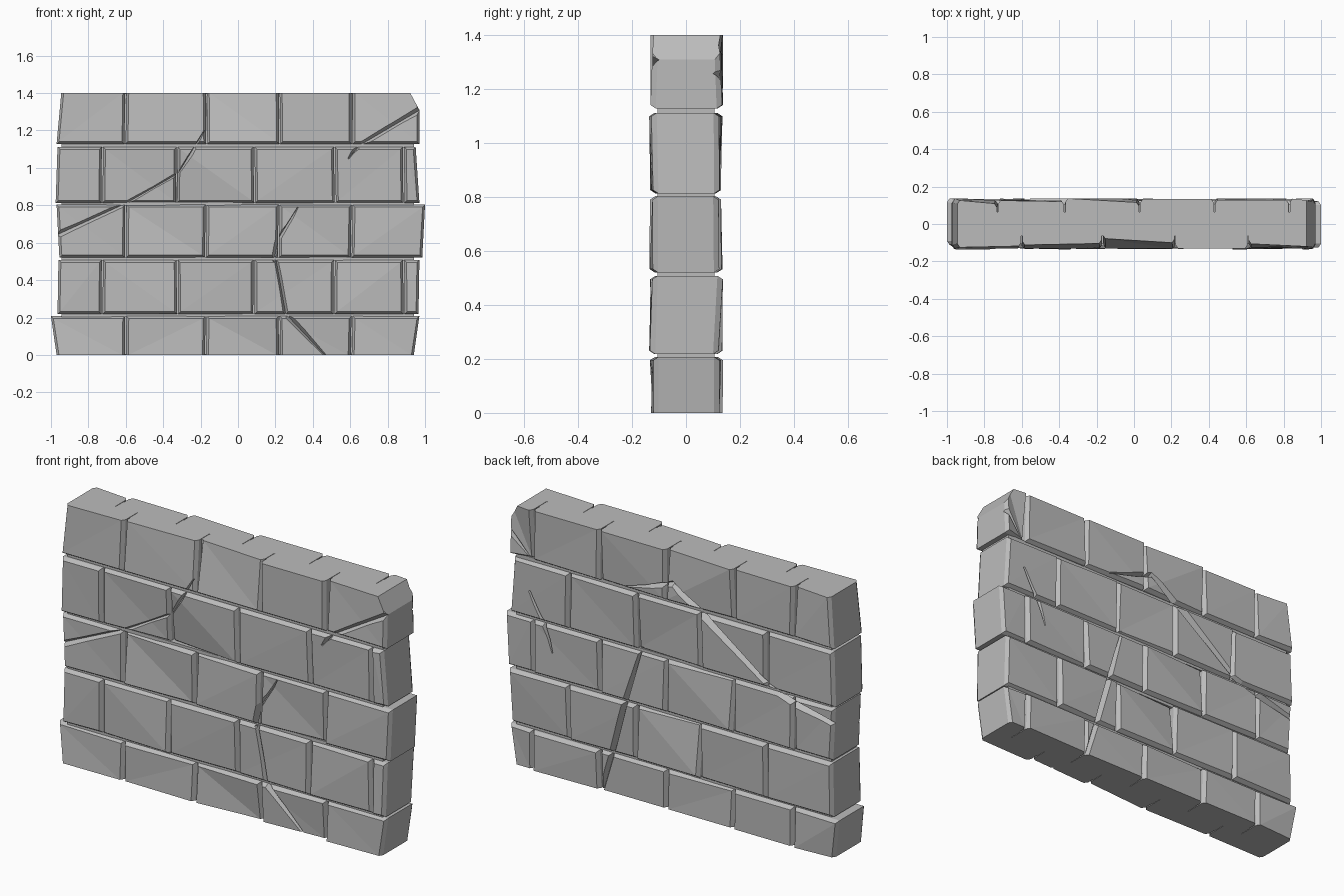
import bpy, bmesh, random
from mathutils import Vector

random.seed(7)
if "Cube" in bpy.data.objects:
    bpy.data.objects.remove(bpy.data.objects["Cube"])

stone = bpy.data.materials.new("grey stone")
stone.use_nodes = True
GREY = (0.5, 0.5, 0.5, 1)
stone.diffuse_color = GREY
stone.node_tree.nodes["Principled BSDF"].inputs["Base Color"].default_value = GREY

HEIGHT = 1.4
FACE = 0.132      # usual distance of a brick face from the wall's middle
CHAMFER = 0.013
GAP = 0.003

# Courses: z bottom, z top, left end x (bottom, top), right end x (bottom, top)
COURSES = [
    (0.0, 0.208, (-0.97, -1.0), (0.94, 0.97)),
    (0.218, 0.508, (-0.965, -0.96), (0.965, 0.97)),
    (0.52, 0.803, (-0.955, -0.97), (0.985, 1.0)),
    (0.813, 1.112, (-0.975, -0.965), (0.97, 0.95)),
    (1.128, HEIGHT, (-0.97, -0.945), (0.97, 0.97)),
]
# Vertical joints for odd and even courses on each side (-1 front, 1 back)
JOINTS = {
    -1: ([-0.6, -0.17, 0.22, 0.61], [-0.725, -0.325, 0.085, 0.515, 0.885]),
    1: ([-0.73, -0.37, 0.03, 0.43, 0.83], [-0.57, -0.17, 0.21, 0.615]),
}
# Worn bricks: (side, course, brick) -> face depth at BL, BR, TR, TL
WORN = {
    (-1, 4, 0): (0.132, 0.13, 0.118, 0.125),
    (-1, 4, 1): (0.132, 0.13, 0.104, 0.112),
    (-1, 4, 2): (0.13, 0.132, 0.1, 0.078),
    (-1, 4, 3): (0.132, 0.132, 0.132, 0.132),
    (-1, 4, 4): (0.125, 0.132, 0.122, 0.106),
    (-1, 3, 2): (0.092, 0.13, 0.134, 0.13),
    (-1, 2, 1): (0.134, 0.12, 0.132, 0.11),
}


def make_object(name, bm):
    bmesh.ops.recalc_face_normals(bm, faces=bm.faces)
    mesh = bpy.data.meshes.new(name)
    bm.to_mesh(mesh)
    bm.free()
    mesh.materials.append(stone)
    obj = bpy.data.objects.new(name, mesh)
    bpy.context.collection.objects.link(obj)
    return obj


def loft(bm, rings, cap_last=True):
    """Skin closed rings of points; both ends are capped."""
    loops = [[bm.verts.new(p) for p in ring] for ring in rings]
    n = len(loops[0])
    for a, b in zip(loops, loops[1:]):
        for i in range(n):
            j = (i + 1) % n
            bm.faces.new((a[i], a[j], b[j], b[i]))
    bm.faces.new(loops[0])
    if cap_last:
        bm.faces.new(loops[-1])
    return loops[-1]


def add_box(bm, x0, x1, y, z0, z1):
    ring = [(x0, z0), (x1, z0), (x1, z1), (x0, z1)]
    loft(bm, [[(x, s * y, z) for x, z in ring] for s in (-1, 1)])


def face_depths():
    depths = [FACE + random.uniform(-0.012, 0.005) for _ in range(4)]
    if random.random() < 0.35:
        depths[random.randrange(4)] -= 0.018
    return depths


def add_brick(bm, side, corners, depths):
    """Half-depth block with a chamfered rim and a creased outer face."""
    low = 0 if corners[0][1] == 0 else CHAMFER
    high = 0 if corners[2][1] == HEIGHT else CHAMFER
    shift = [(CHAMFER, low), (-CHAMFER, low), (-CHAMFER, -high), (CHAMFER, -high)]
    inner = [(x, 0, z) for x, z in corners]
    rim = [(x, side * (d - 0.02), z) for (x, z), d in zip(corners, depths)]
    face = [(x + dx, side * d, z + dz)
            for (x, z), (dx, dz), d in zip(corners, shift, depths)]
    a, b, c, d = loft(bm, [inner, rim, face], cap_last=False)
    if random.random() < 0.6:
        bm.faces.new((a, b, d))
        bm.faces.new((b, c, d))
    else:
        bm.faces.new((a, b, c))
        bm.faces.new((a, c, d))


def crack_cutter(side, path, widths):
    """V-shaped groove following a path of (x, z) points on one side."""
    pts = [Vector(p) for p in path]
    rings = []
    for i, p in enumerate(pts):
        along = (pts[min(i + 1, len(pts) - 1)] - pts[max(i - 1, 0)]).normalized()
        across = Vector((-along.y, along.x)) * widths[i]
        a, b = p + across, p - across
        rings.append([(a.x, side * 0.16, a.y), (b.x, side * 0.16, b.y),
                      (p.x, side * 0.1, p.y)])
    bm = bmesh.new()
    loft(bm, rings)
    obj = make_object("crack_cutter", bm)
    obj.hide_render = True
    return obj


# Cracks on the front and back
cutters = {
    -1: [
        crack_cutter(-1, [(-1.06, 0.6), (-0.6, 0.81), (-0.32, 0.97), (-0.18, 1.2)],
                     [0.035, 0.03, 0.03, 0.006]),
        crack_cutter(-1, [(1.05, 1.355), (0.65, 1.12), (0.59, 1.05)],
                     [0.045, 0.03, 0.008]),
        crack_cutter(-1, [(0.32, 0.79), (0.22, 0.63), (0.19, 0.5)],
                     [0.006, 0.03, 0.022]),
        crack_cutter(-1, [(0.2, 0.53), (0.255, 0.22), (0.5, -0.04)],
                     [0.02, 0.03, 0.04]),
    ],
    1: [
        crack_cutter(1, [(0.27, 1.14), (-0.01, 1.23), (-0.18, 1.12), (-0.575, 0.83),
                         (-0.76, 0.77), (-1.06, 0.7)],
                     [0.006, 0.03, 0.04, 0.035, 0.04, 0.03]),
        crack_cutter(1, [(0.18, 0.83), (0.35, 0.23), (0.43, -0.04)],
                     [0.02, 0.035, 0.04]),
        crack_cutter(1, [(0.85, 0.96), (0.76, 0.8), (0.71, 0.66)],
                     [0.012, 0.025, 0.006]),
        crack_cutter(1, [(1.04, 1.33), (0.86, 1.14)], [0.04, 0.015]),
    ],
}

# Broken upper corner at the left end
bm = bmesh.new()
wedge = [(0.975, 1.3), (0.92, 1.402), (0.95, 1.5), (1.1, 1.5), (1.1, 1.3)]
loft(bm, [[(x, y, z) for x, z in wedge] for y in (-0.3, 0.3)])
corner = make_object("corner_cutter", bm)
corner.hide_render = True

# Brick courses
for side, label in ((-1, "front"), (1, "back")):
    for row, (z0, z1, left, right) in enumerate(COURSES):
        joints = JOINTS[side][row % 2]
        edges = [left] + [(x + random.uniform(-0.006, 0.006), x) for x in joints] + [right]
        bm = bmesh.new()
        for i, (a, b) in enumerate(zip(edges, edges[1:])):
            g0 = 0 if i == 0 else GAP
            g1 = 0 if i == len(joints) else GAP
            corners = [(a[0] + g0, z0), (b[0] - g1, z0), (b[1] - g1, z1), (a[1] + g0, z1)]
            add_brick(bm, side, corners, WORN.get((side, row, i)) or face_depths())
        course = make_object(f"{label}_course_{row + 1}", bm)
        bpy.context.view_layer.objects.active = course
        for cutter in cutters[side] + ([corner] if row == 4 else []):
            zs = [v.co.z for v in cutter.data.vertices]
            if max(zs) < z0 or min(zs) > z1:
                continue
            cut = course.modifiers.new("cut", "BOOLEAN")
            cut.operation = "DIFFERENCE"
            cut.solver = "EXACT"
            cut.object = cutter
            bpy.ops.object.modifier_apply(modifier=cut.name)

for cutter in cutters[-1] + cutters[1] + [corner]:
    bpy.data.objects.remove(cutter)

# Wall core and the mortar beds between courses
bm = bmesh.new()
add_box(bm, -0.93, 0.9, 0.065, 0.002, HEIGHT - 0.002)
make_object("wall_core", bm)
bm = bmesh.new()
for lower, upper in zip(COURSES, COURSES[1:]):
    add_box(bm, -0.945, 0.94, 0.105, lower[1] - 0.004, upper[0] + 0.004)
make_object("mortar_beds", bm)
